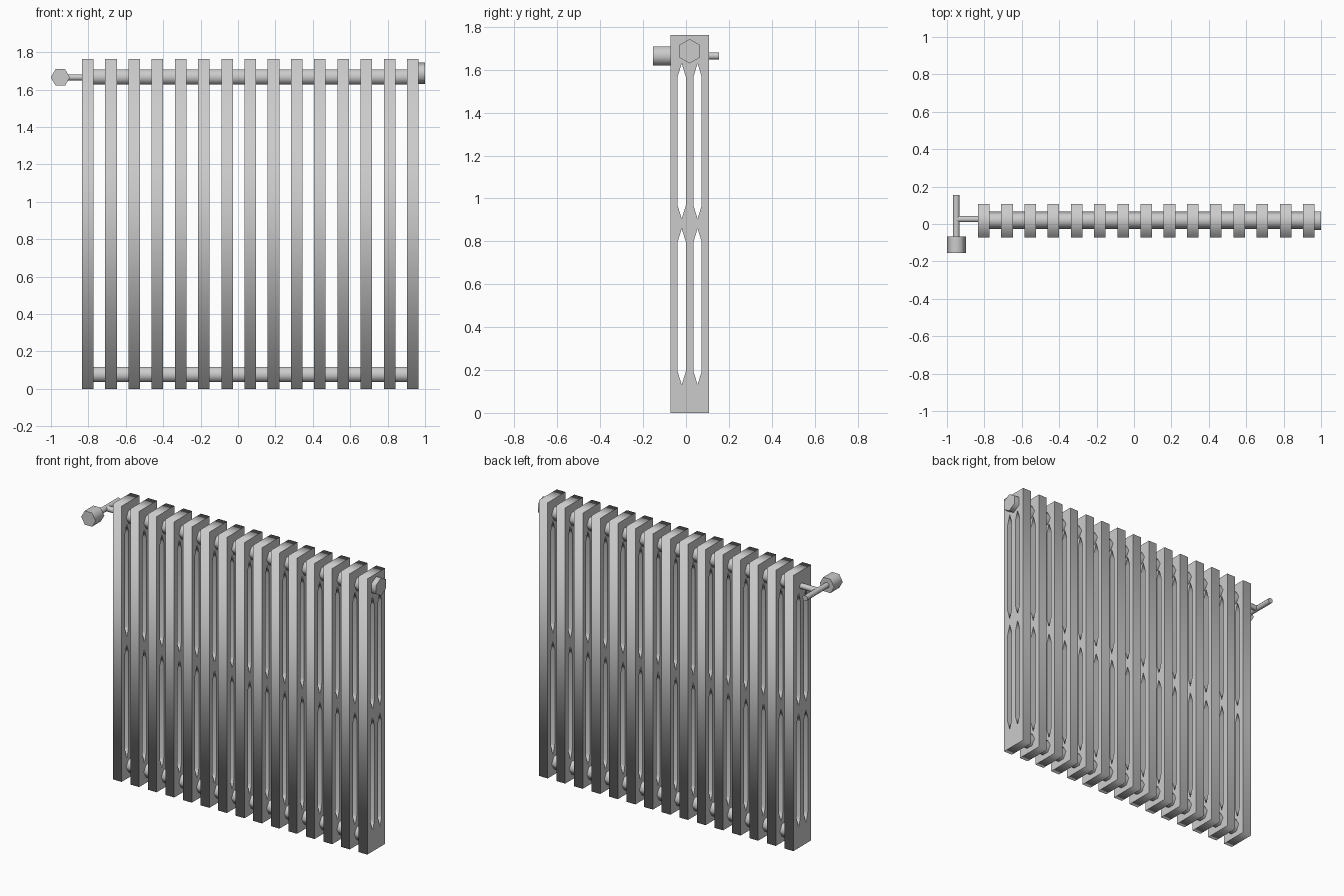
import bpy, bmesh, math
from mathutils import Vector

if "Cube" in bpy.data.objects:
    bpy.data.objects.remove(bpy.data.objects["Cube"])

MID_Y = 0.017


def prism(name, start, end, radius, sides, up, turn=0.0):
    """Smooth-sided rod from start to end; first corner points along 'up' plus turn."""
    a, b, u = Vector(start), Vector(end), Vector(up)
    v = (b - a).normalized().cross(u)
    bm = bmesh.new()
    rings = []
    for c in (a, b):
        ring = []
        for i in range(sides):
            t = turn + 2 * math.pi * i / sides
            ring.append(bm.verts.new(c + radius * (math.cos(t) * u + math.sin(t) * v)))
        rings.append(ring)
    lo, hi = rings
    bm.faces.new(lo[::-1])
    bm.faces.new(hi)
    for i in range(sides):
        j = (i + 1) % sides
        bm.faces.new((lo[i], lo[j], hi[j], hi[i]))
    bmesh.ops.recalc_face_normals(bm, faces=bm.faces)
    mesh = bpy.data.meshes.new(name)
    bm.to_mesh(mesh)
    bm.free()
    obj = bpy.data.objects.new(name, mesh)
    bpy.context.collection.objects.link(obj)
    bpy.ops.object.select_all(action='DESELECT')
    obj.select_set(True)
    bpy.context.view_layer.objects.active = obj
    bpy.ops.object.shade_smooth_by_angle(angle=math.radians(65))
    return obj


# Radiator column: a filled profile with four pointed slots, extruded along x
curve = bpy.data.curves.new("column_profile", 'CURVE')
curve.dimensions = '2D'
curve.fill_mode = 'BOTH'
curve.extrude = 0.031


def outline(points):
    s = curve.splines.new('POLY')
    s.points.add(len(points) - 1)
    for p, (y, z) in zip(s.points, points):
        p.co = (y, z, 0, 1)
    s.use_cyclic_u = True


outline([(-0.073, 0), (0.107, 0), (0.107, 1.762), (-0.073, 1.762)])
for y in (MID_Y - 0.037, MID_Y + 0.037):
    for z0, z1 in ((0.131, 0.86), (0.905, 1.63)):
        w, tip = 0.019, 0.062
        outline([(y, z0), (y + w, z0 + tip), (y + w, z1 - tip),
                 (y, z1), (y - w, z1 - tip), (y - w, z0 + tip)])

column = bpy.data.objects.new("column_01", curve)
bpy.context.collection.objects.link(column)
column.rotation_euler = (math.pi / 2, 0, math.pi / 2)
column.location.x = -0.803
bpy.context.view_layer.objects.active = column
column.select_set(True)
bpy.ops.object.convert(target='MESH')
column = bpy.context.object

# Repeat the column fifteen times
for i in range(1, 15):
    c = column.copy()
    c.name = f"column_{i + 1:02d}"
    c.location.x = -0.803 + 0.1241 * i
    bpy.context.collection.objects.link(c)

# Header pipes joining the columns
for name, z in (("top_pipe", 1.667), ("bottom_pipe", 0.076)):
    prism(name, (-0.803, MID_Y + 0.003, z), (0.935, MID_Y + 0.003, z), 0.0465, 6, (0, 1, 0))

# Hexagonal plug on the right end
prism("end_plug", (0.95, MID_Y, 1.687), (1.0, MID_Y, 1.687), 0.057, 6, (0, 0, 1))

# Valve on the left: inlet stem, cross pipe and hexagonal knob
VX, VZ = -0.95, 1.665
prism("valve_stem", (VX, 0.026, VZ), (-0.82, 0.026, VZ), 0.018, 8, (0, 0, 1), math.pi / 8)
prism("valve_pipe", (VX, -0.09, VZ), (VX, 0.154, VZ), 0.018, 8, (0, 0, 1), math.pi / 8)
prism("valve_knob", (VX, -0.154, VZ), (VX, -0.066, VZ), 0.051, 6, (1, 0, 0))
